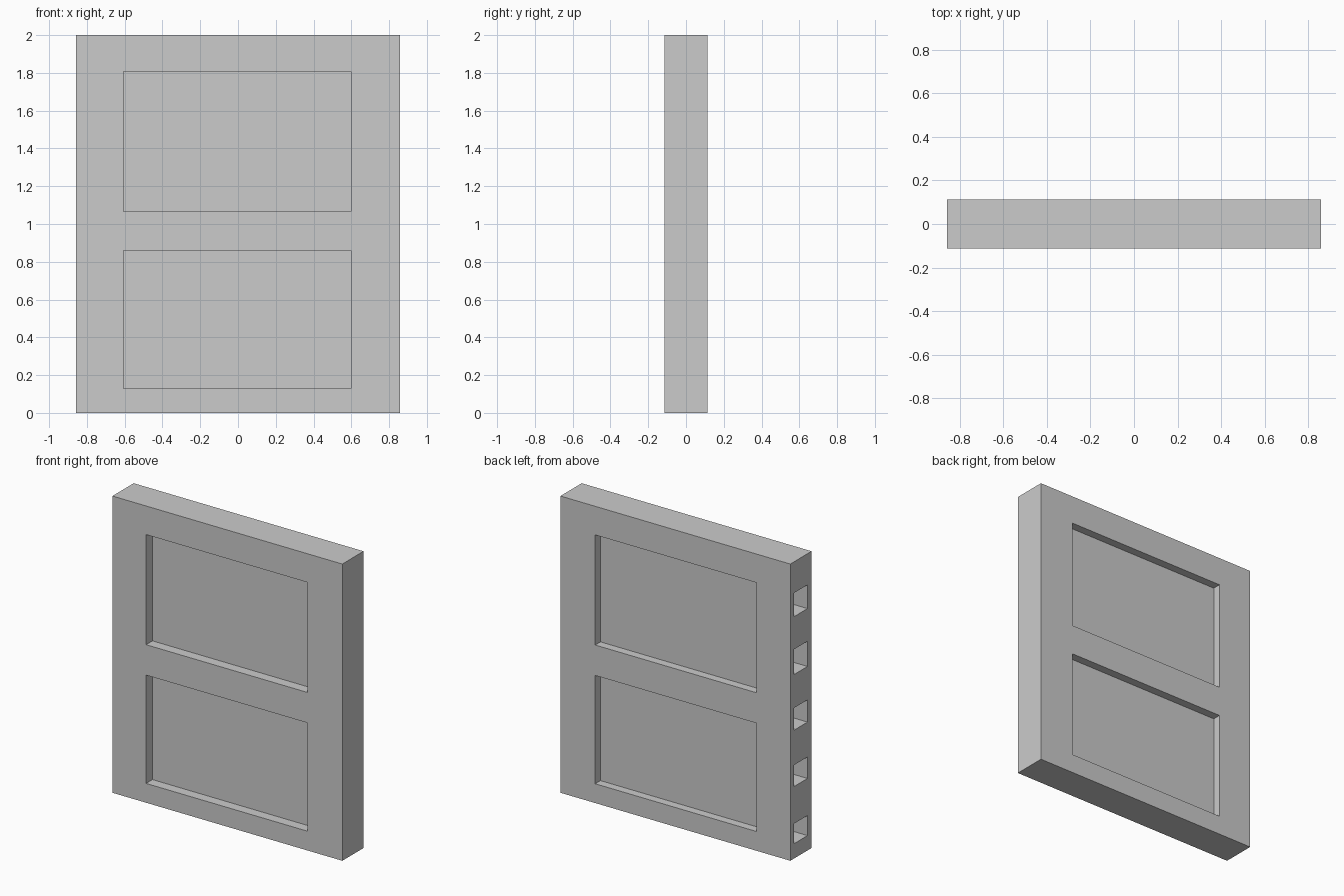
import bpy, bmesh
from mathutils import Matrix, Vector

if "Cube" in bpy.data.objects:
    bpy.data.objects.remove(bpy.data.objects["Cube"])


def boxes(name, extents):
    """One mesh object made of boxes given as (x0, x1, y0, y1, z0, z1)."""
    bm = bmesh.new()
    for x0, x1, y0, y1, z0, z1 in extents:
        centre = Vector((x0 + x1, y0 + y1, z0 + z1)) / 2
        size = Matrix.Diagonal((x1 - x0, y1 - y0, z1 - z0, 1))
        bmesh.ops.create_cube(bm, size=1, matrix=Matrix.Translation(centre) @ size)
    mesh = bpy.data.meshes.new(name)
    bm.to_mesh(mesh)
    bm.free()
    obj = bpy.data.objects.new(name, mesh)
    bpy.context.collection.objects.link(obj)
    return obj


W, T = 0.857, 0.113  # half width and half thickness

# Door slab
door = boxes("door_slab", [(-W, W, -T, T, 0, 2)])

# Recessed panels, upper and lower, on the front and back
cuts = []
for z0, z1 in ((0.13, 0.86), (1.065, 1.807)):
    cuts.append((-0.606, 0.598, -T - 0.1, -T + 0.068, z0, z1))
    cuts.append((-0.606, 0.598, T - 0.056, T + 0.1, z0, z1))

# Bolt sockets along the left edge
for z0, z1 in ((0.10, 0.235), (0.485, 0.63), (0.865, 1.015), (1.24, 1.41), (1.63, 1.79)):
    cuts.append((-W - 0.1, -W + 0.15, -0.07, 0.075, z0, z1))

cutter = boxes("recess_cutter", cuts)
cutter.hide_render = True
cutter.hide_viewport = False
cutter.display_type = 'WIRE'

# Cut the recesses and sockets
mod = door.modifiers.new("recesses", 'BOOLEAN')
mod.operation = 'DIFFERENCE'
mod.solver = 'EXACT'
mod.object = cutter
bpy.context.view_layer.objects.active = door
bpy.ops.object.modifier_apply(modifier=mod.name)
bpy.data.objects.remove(cutter)
